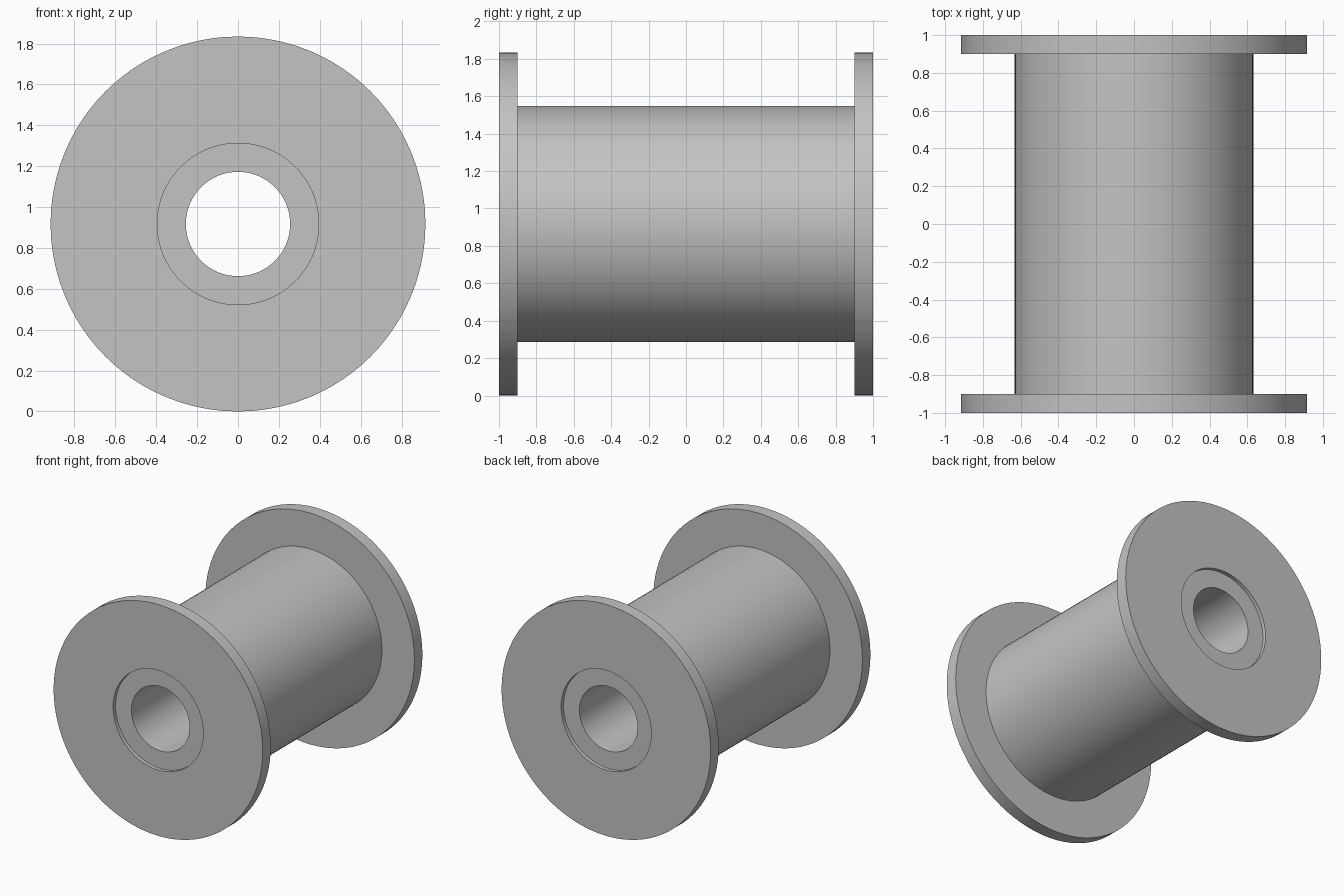
import bpy, bmesh, math
from mathutils import Vector

cube = bpy.data.objects.get("Cube")
if cube:
    bpy.data.objects.remove(cube, do_unlink=True)

FLANGE_R, BARREL_R, RECESS_R, BORE_R = 0.917, 0.632, 0.395, 0.255
HALF, FLANGE_T, RECESS_D = 1.0, 0.1, 0.03
SEGMENTS = 96

grey = bpy.data.materials.new("plain grey")
grey.use_nodes = True
colour = (0.55, 0.55, 0.55, 1)
grey.diffuse_color = colour
grey.node_tree.nodes["Principled BSDF"].inputs["Base Color"].default_value = colour

# Half section as (radius, y): bore mouth, recess, flange rim, barrel
half = [
    (BORE_R, HALF - RECESS_D),
    (RECESS_R, HALF - RECESS_D),
    (RECESS_R, HALF),
    (FLANGE_R, HALF),
    (FLANGE_R, HALF - FLANGE_T),
    (BARREL_R, HALF - FLANGE_T),
]
section = half + [(r, -y) for r, y in reversed(half)]

# Spool: the closed section revolved about the y axis
bm = bmesh.new()
verts = [bm.verts.new((r, y, FLANGE_R)) for r, y in section]
edges = [bm.edges.new((a, b)) for a, b in zip(verts, verts[1:] + verts[:1])]
bmesh.ops.spin(bm, geom=verts + edges, cent=Vector((0, 0, FLANGE_R)),
               axis=Vector((0, 1, 0)), angle=math.tau, steps=SEGMENTS,
               use_merge=True)
bmesh.ops.remove_doubles(bm, verts=bm.verts, dist=0.0001)
bmesh.ops.recalc_face_normals(bm, faces=bm.faces)
mesh = bpy.data.meshes.new("spool")
bm.to_mesh(mesh)
bm.free()
mesh.materials.append(grey)

spool = bpy.data.objects.new("spool", mesh)
bpy.context.collection.objects.link(spool)
bpy.ops.object.select_all(action="DESELECT")
spool.select_set(True)
bpy.context.view_layer.objects.active = spool
bpy.ops.object.shade_smooth_by_angle(angle=math.radians(30))
